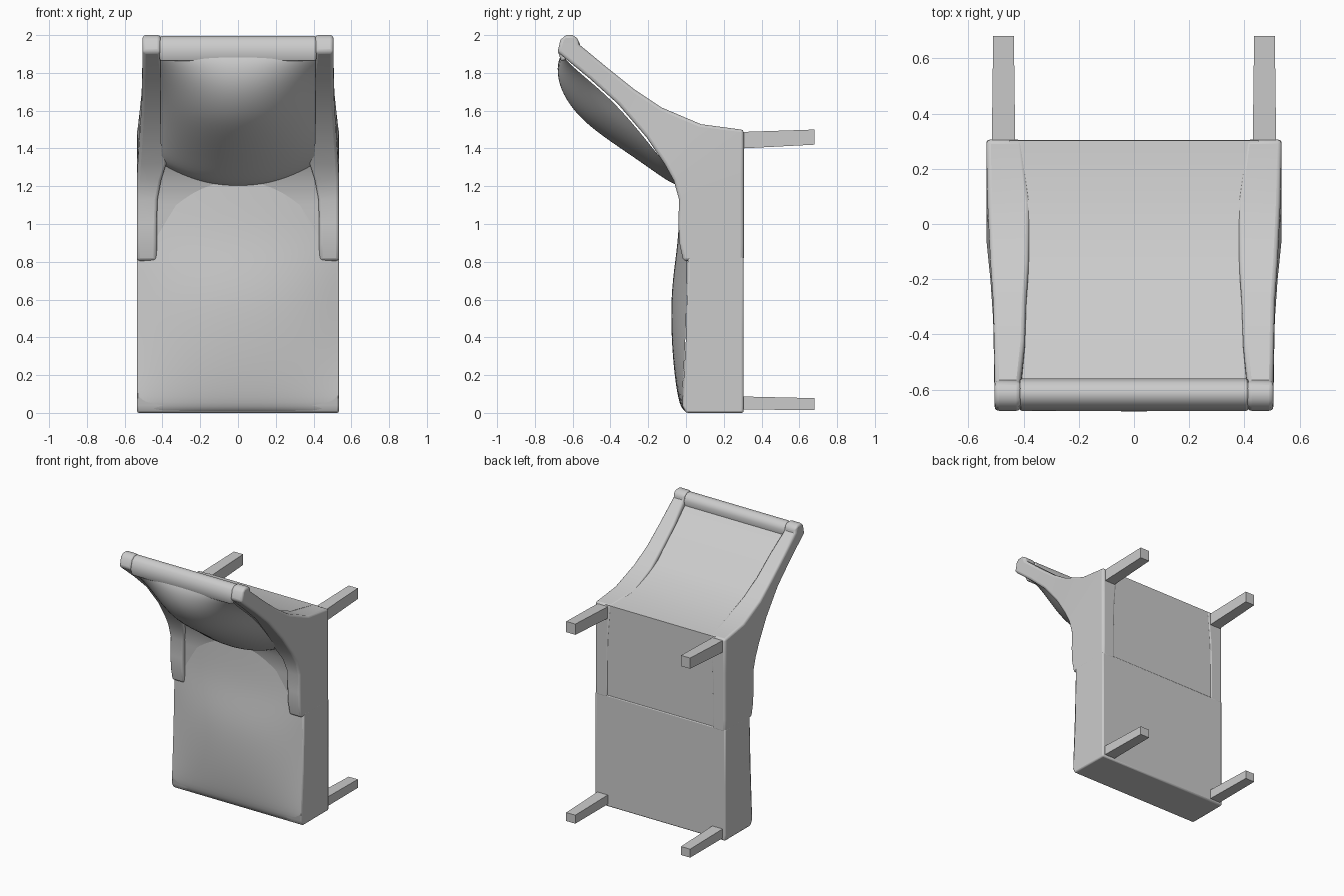
import bpy

if "Cube" in bpy.data.objects:
    bpy.data.objects.remove(bpy.data.objects["Cube"])


def add_object(name, verts, faces, smooth=40):
    mesh = bpy.data.meshes.new(name)
    mesh.from_pydata(verts, [], faces)
    obj = bpy.data.objects.new(name, mesh)
    bpy.context.collection.objects.link(obj)
    bpy.ops.object.select_all(action='DESELECT')
    obj.select_set(True)
    bpy.context.view_layer.objects.active = obj
    # consistent outward normals
    bpy.ops.object.mode_set(mode='EDIT')
    bpy.ops.mesh.select_all(action='SELECT')
    bpy.ops.mesh.normals_make_consistent(inside=False)
    bpy.ops.object.mode_set(mode='OBJECT')
    bpy.ops.object.shade_smooth_by_angle(angle=smooth * 3.14159 / 180)
    return obj


def bevel(obj, width, segments=3):
    mod = obj.modifiers.new("Bevel", 'BEVEL')
    mod.width, mod.segments = width, segments
    mod.limit_method, mod.angle_limit = 'ANGLE', 0.8


def mirror(obj):
    obj.modifiers.new("Mirror", 'MIRROR')


def strip(name, sections):
    """Solid through sections (front y, front z, back y, back z, x0, x1)."""
    verts, faces = [], []
    for fy, fz, by, bz, x0, x1 in sections:
        verts += [(x0, fy, fz), (x1, fy, fz), (x1, by, bz), (x0, by, bz)]
    for i in range(len(sections) - 1):
        for j in range(4):
            k = (j + 1) % 4
            faces.append((4*i + j, 4*i + k, 4*i + 4 + k, 4*i + 4 + j))
    n = len(verts)
    faces += [(3, 2, 1, 0), (n - 4, n - 3, n - 2, n - 1)]
    return add_object(name, verts, faces)


def pillow(name, center, edge, half_width, power):
    """Domed upholstery blended from a centre profile to a side profile."""
    cols, verts, faces = 13, [], []
    for (cy, cz), (ey, ez), w in zip(center, edge, half_width):
        for c in range(cols):
            u = 2 * c / (cols - 1) - 1
            b = 1 - abs(u) ** power
            verts.append((u * w, ey + (cy - ey) * b, ez + (cz - ez) * b))
    for r in range(len(center) - 1):
        for c in range(cols - 1):
            a = r * cols + c
            faces.append((a, a + 1, a + cols + 1, a + cols))
    obj = add_object(name, verts, faces, 80)
    # make the dome face the front
    if sum(p.normal.y * p.area for p in obj.data.polygons) > 0:
        obj.data.flip_normals()
    sub = obj.modifiers.new("Subdivision", 'SUBSURF')
    sub.levels = sub.render_levels = 2
    return obj


# seat base
W = 0.535
base = strip("seat_base", [
    (0.00, 0.0, 0.305, 0.0, -W, W), (-0.02, 0.04, 0.305, 0.04, -W, W),
    (0.0, 0.40, 0.305, 0.40, -W, W), (0.01, 0.83, 0.305, 0.83, -W, W)])
bevel(base, 0.01, 2)

# seat upholstery
pillow("seat_cushion",
       [(0.0, 0.006), (-0.035, 0.03), (-0.062, 0.2), (-0.078, 0.4), (-0.08, 0.62),
        (-0.058, 0.8), (-0.036, 0.97), (-0.03, 1.28)],
       [(0.0, 0.006), (-0.021, 0.04), (-0.013, 0.2), (-0.003, 0.4), (0.005, 0.62),
        (0.006, 0.8), (0.01, 0.97), (0.01, 1.28)],
       [0.53] * 6 + [0.5, 0.46], 2.2)

# centre body and recessed back panel
B = 0.45
body = strip("back_panel", [
    (0.0, 0.80, 0.302, 0.80, -B, B), (-0.015, 1.10, 0.302, 1.25, -B, B),
    (-0.03, 1.22, 0.302, 1.497, -B, B), (-0.09, 1.33, 0.09, 1.523, -B, B),
    (-0.17, 1.44, -0.10, 1.590, -B, B), (-0.32, 1.62, -0.22, 1.645, -B, B),
    (-0.62, 1.88, -0.57, 1.915, -B, B)])

# side arms sweeping up into the back frame
arm = strip("side_arm", [
    (-0.015, 0.805, 0.306, 0.805, 0.43, W), (-0.035, 0.90, 0.306, 0.90, 0.43, W),
    (-0.04, 1.00, 0.306, 1.05, 0.43, W), (-0.037, 1.13, 0.306, 1.25, 0.425, W),
    (-0.065, 1.23, 0.306, 1.498, 0.405, W), (-0.115, 1.32, 0.08, 1.528, 0.375, 0.53),
    (-0.21, 1.46, -0.13, 1.617, 0.38, 0.52), (-0.36, 1.635, -0.27, 1.71, 0.39, 0.51),
    (-0.51, 1.77, -0.42, 1.83, 0.395, 0.507), (-0.68, 1.91, -0.565, 1.95, 0.41, 0.505),
    (-0.665, 1.975, -0.57, 1.98, 0.41, 0.505), (-0.635, 2.0, -0.60, 2.0, 0.41, 0.505)])
bevel(arm, 0.016)
mirror(arm)

# top rail
R = 0.415
rail = strip("top_rail", [
    (-0.66, 1.86, -0.57, 1.90, -R, R), (-0.677, 1.91, -0.56, 1.95, -R, R),
    (-0.66, 1.97, -0.575, 1.978, -R, R), (-0.63, 1.995, -0.60, 1.995, -R, R)])
bevel(rail, 0.01, 2)

# back cushion
pillow("back_cushion",
       [(-0.66, 1.90), (-0.682, 1.85), (-0.68, 1.76), (-0.64, 1.66), (-0.55, 1.545),
        (-0.40, 1.435), (-0.22, 1.315), (-0.07, 1.205), (-0.01, 1.20)],
       [(-0.66, 1.90), (-0.63, 1.86), (-0.55, 1.79), (-0.45, 1.705), (-0.36, 1.62),
        (-0.26, 1.505), (-0.18, 1.405), (-0.115, 1.325), (-0.05, 1.30)],
       [0.41] * 7 + [0.40, 0.39], 2.0)

# tapered square legs
for name, z in (("upper_leg", (1.40, 1.487, 1.42, 1.50)),
                ("lower_leg", (0.018, 0.087, 0.015, 0.078))):
    leg = strip(name, [(0.29, z[0], 0.29, z[1], 0.43, 0.515),
                       (0.68, z[2], 0.68, z[3], 0.435, 0.51)])
    mirror(leg)
